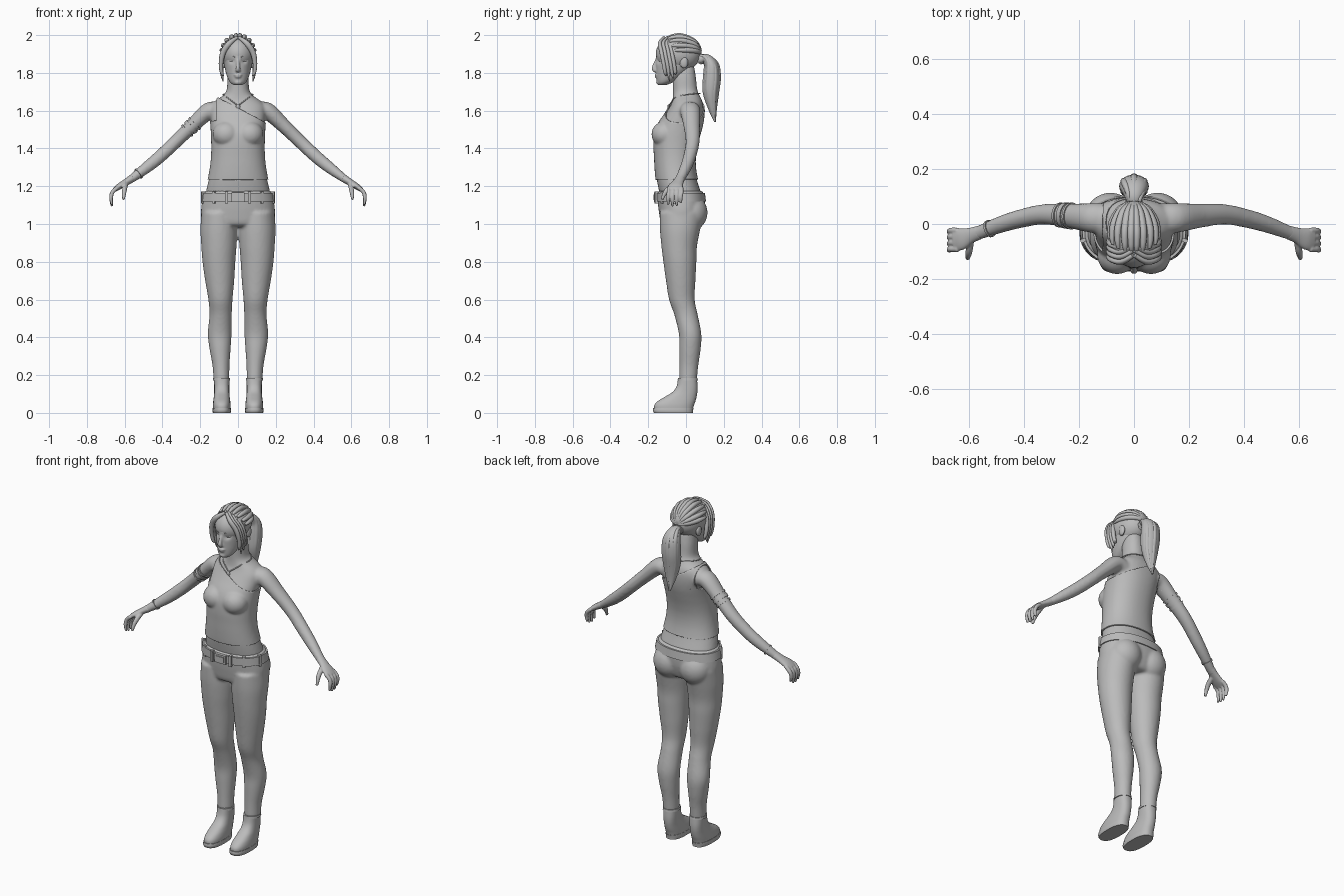
import bpy, bmesh, math
from mathutils import Vector, Matrix

default_cube = bpy.data.objects.get("Cube")
if default_cube:
    bpy.data.objects.remove(default_cube, do_unlink=True)

clay = bpy.data.materials.new("plain_grey")
clay.use_nodes = True
clay.diffuse_color = (.5, .5, .5, 1)
clay.node_tree.nodes["Principled BSDF"].inputs["Base Color"].default_value = (.5, .5, .5, 1)


def select_only(*objects):
    bpy.ops.object.select_all(action='DESELECT')
    for ob in objects:
        ob.select_set(True)
    bpy.context.view_layer.objects.active = objects[0]


def finish(name, bm):
    bmesh.ops.recalc_face_normals(bm, faces=bm.faces[:])
    mesh = bpy.data.meshes.new(name)
    bm.to_mesh(mesh)
    bm.free()
    mesh.materials.append(clay)
    ob = bpy.data.objects.new(name, mesh)
    bpy.context.scene.collection.objects.link(ob)
    select_only(ob)
    bpy.ops.object.shade_smooth_by_angle(angle=math.radians(50))
    return ob


def sample(keys, t):
    """Smooth interpolation through the keys at parameter t."""
    last = len(keys) - 1
    i = min(int(t), last - 1)
    f = t - i
    a, b, c, d = (Vector(keys[max(0, min(last, i + k))]) for k in (-1, 0, 1, 2))
    return b + (c - a) * f / 2 + (a * 2 - b * 5 + c * 4 - d) * f * f / 2 \
        + (b * 3 - a - c * 3 + d) * f ** 3 / 2


def loft(name, keys, side=1, ref=(0, 1, 0), flat=False, sides=24, steps=5, power=2):
    """Tube through keys of (x, y, z, radius, radius along ref)."""
    count = (len(keys) - 1) * steps
    rows = [sample(keys, i / steps) for i in range(count + 1)]
    centres = [Vector(r[:3]) for r in rows]
    bm = bmesh.new()
    rings = []
    for i, row in enumerate(rows):
        along = centres[min(i + 1, count)] - centres[max(i - 1, 0)]
        along = Vector((0, 0, 1)) if flat else along.normalized()
        v = Vector(ref)
        v = (v - along * v.dot(along)).normalized()
        u = v.cross(along)
        ring = []
        for k in range(sides):
            a = math.tau * k / sides
            c, s = (math.copysign(abs(w) ** (2 / power), w) for w in (math.cos(a), math.sin(a)))
            p = centres[i] + u * c * max(row[3], .001) + v * s * max(row[4], .001)
            ring.append(bm.verts.new((p.x * side, p.y, p.z)))
        rings.append(ring)
    for lower, upper in zip(rings, rings[1:]):
        for k in range(sides):
            n = (k + 1) % sides
            bm.faces.new((lower[k], lower[n], upper[n], upper[k]))
    bm.faces.new(rings[0])
    bm.faces.new(rings[-1])
    return finish(name, bm)


def levels(rows, x=0):
    """Rows of (z, half width, front y, back y) to loft keys."""
    return [(x, (f + b) / 2, z, w, (b - f) / 2) for z, w, f, b in rows]


def ball(name, centre, size):
    bm = bmesh.new()
    bmesh.ops.create_uvsphere(bm, u_segments=32, v_segments=20, radius=1,
                              matrix=Matrix.LocRotScale(centre, None, Vector(size)))
    return finish(name, bm)


def box(name, centre, size, turn=0):
    bm = bmesh.new()
    bmesh.ops.create_cube(bm, size=1, matrix=Matrix.Translation(centre)
                          @ Matrix.Rotation(turn, 4, 'Z') @ Matrix.Diagonal((*size, 1)))
    return finish(name, bm)


def fuse(name, parts, voxel, rounds):
    """Weld overlapping parts into one smooth skin."""
    select_only(*parts)
    bpy.ops.object.join()
    ob = bpy.context.view_layer.objects.active
    ob.name = ob.data.name = name
    remesh = ob.modifiers.new("weld", 'REMESH')
    remesh.mode = 'VOXEL'
    remesh.voxel_size = voxel
    soften = ob.modifiers.new("soften", 'SMOOTH')
    soften.iterations = rounds
    for mod in ("weld", "soften"):
        bpy.ops.object.modifier_apply(modifier=mod)
    ob.data.materials.clear()
    ob.data.materials.append(clay)
    bpy.ops.object.shade_smooth()
    return ob


# Upper body: torso, neck, bust and arms
torso = [(1.1, .165, -.13, .08), (1.16, .17, -.14, .08), (1.2, .163, -.148, .068),
         (1.24, .153, -.155, .056), (1.3, .142, -.16, .046), (1.36, .136, -.163, .046),
         (1.42, .135, -.166, .056), (1.48, .137, -.162, .072), (1.53, .14, -.143, .085),
         (1.58, .146, -.11, .092), (1.62, .145, -.086, .092), (1.65, .122, -.073, .086),
         (1.68, .08, -.069, .072), (1.71, .06, -.069, .06), (1.78, .055, -.07, .052),
         (1.84, .045, -.06, .042)]
arm = [(.1, .02, 1.595, .045, .055), (.155, .022, 1.598, .046, .054), (.24, .03, 1.522, .038, .044),
       (.33, .035, 1.435, .035, .037), (.41, .02, 1.36, .034, .034), (.48, 0, 1.302, .031, .031),
       (.56, -.03, 1.242, .022, .026), (.59, -.04, 1.222, .019, .026)]
parts = [loft("torso", levels(torso), flat=True, power=2.2, sides=40)]
for s in (1, -1):
    parts.append(loft("arm", arm, s))
    parts.append(ball("bust", (s * .062, -.112, 1.475), (.066, .064, .062)))
upper_body = fuse("upper_body", parts, .008, 6)

# One-shoulder top, cut from the torso skin and thickened
bm = bmesh.new()
bm.from_mesh(upper_body.data)


def cut(point, normal, clear=True):
    bmesh.ops.bisect_plane(bm, geom=bm.verts[:] + bm.edges[:] + bm.faces[:],
                           plane_co=point, plane_no=normal, clear_outer=clear)


cut((0, 0, 1.235), (0, 0, -1))
cut((.16, 0, 1.525), (.145, 0, .27))
for s in (1, -1):
    cut((s * .165, 0, 0), (s, 0, 0))
cut((-.11, 0, 0), (1, 0, 0), False)
cut((0, 0, 1.545), (0, 0, 1), False)
armhole = [f for f in bm.faces if f.calc_center_median().x < -.11
           and f.calc_center_median().z > 1.545]
bmesh.ops.delete(bm, geom=armhole, context='FACES')
top = finish("one_shoulder_top", bm)
cloth = top.modifiers.new("cloth", 'SOLIDIFY')
cloth.thickness = .007
cloth.offset = 1

# Trousers
hips = [(.985, .15, -.1, .05), (1.0, .185, -.13, .075), (1.06, .196, -.143, .095),
        (1.12, .19, -.15, .1), (1.15, .184, -.152, .096), (1.175, .178, -.152, .088)]
leg = [(1.06, .094, -.14, .095), (.97, .098, -.138, .075), (.88, .093, -.13, .058),
       (.8, .087, -.12, .055), (.7, .077, -.106, .05), (.6, .064, -.09, .046),
       (.52, .059, -.062, .062), (.42, .063, -.038, .081), (.34, .056, -.036, .078),
       (.25, .045, -.035, .065), (.175, .042, -.036, .058)]
drift = (.1, .101, .101, .101, .097, .093, .092, .097, .095, .09, .088)
leg_keys = [(x, *key[1:]) for x, key in zip(drift, levels(leg))]
parts = [loft("hips", levels(hips), flat=True, power=2.2, sides=40)]
for s in (1, -1):
    parts.append(loft("leg", leg_keys, s, flat=True, sides=32))
    parts.append(ball("seat", (s * .085, .028, 1.06), (.092, .086, .095)))
fuse("trousers", parts, .008, 5)

# Belt, loops and buckle
loft("belt", levels([(1.118, .196, -.158, .106), (1.165, .188, -.16, .1)]), flat=True,
     power=2.2, sides=48, steps=1)
for x, y, turn in ((.06, -.155, .1), (.125, -.122, .5), (.185, -.06, 1.2)):
    for s in (1, -1):
        box("belt_loop", (s * x, y, 1.141), (.014, .02, .064), s * turn)
box("buckle", (0, -.162, 1.141), (.07, .014, .05))
box("buckle_plate", (0, -.168, 1.141), (.05, .01, .03))

# Boots with soles and cuffs
boot = [(.012, .046, -.168, .034), (.04, .047, -.168, .042), (.062, .045, -.15, .05),
        (.085, .042, -.112, .056), (.11, .04, -.072, .06), (.14, .04, -.05, .061),
        (.182, .041, -.042, .058)]
sole = [(0, .047, -.17, .036), (.012, .049, -.175, .037), (.026, .048, -.174, .04)]
for s in (1, -1):
    loft("boot", levels(boot, .086), s, flat=True, power=2.4, sides=32)
    loft("boot_sole", levels(sole, .086), s, flat=True, power=2.5, sides=32)
    loft("boot_cuff", levels([(.172, .046, -.044, .063), (.185, .045, -.043, .061)], .087),
         s, flat=True)

# Hands
for s in (1, -1):
    parts = [loft("palm", [(.56, -.03, 1.242, .021, .025), (.595, -.042, 1.22, .018, .029),
                           (.63, -.055, 1.198, .016, .04), (.655, -.058, 1.18, .011, .04)], s)]
    for i in range(4):
        y = -.024 - .0225 * i
        drop = (.018, .003, 0, .008)[i]
        parts.append(loft("finger", [(.64, y, 1.192, .011, .011), (.665, y, 1.168, .011, .011),
                                     (.672, y - .003, 1.133 + drop / 2, .01, .01),
                                     (.667, y - .003, 1.093 + drop, .006, .006)], s, sides=12))
    parts.append(loft("thumb", [(.595, -.055, 1.213, .014, .014), (.6, -.095, 1.185, .014, .013),
                                (.604, -.115, 1.158, .011, .011), (.606, -.126, 1.13, .007, .007)],
                      s, ref=(1, 0, 0), sides=12))
    fuse("left_hand" if s > 0 else "right_hand", parts, .004, 2)

# Arm bands and bracelet on the right arm
for start, length in ((1.85, .08), (2.02, .16), (2.28, .08), (5.5, .08)):
    ends = [sample(arm, start + length * k) + Vector((0, 0, 0, .004, .004)) for k in (0, 1)]
    loft("arm_band", [tuple(e) for e in ends], -1, steps=1)

# Head with nose, lips, ears and eyes
skull = [(1.735, .022, -.146, -.105), (1.75, .042, -.153, -.07), (1.78, .058, -.157, -.02),
         (1.82, .069, -.159, .025), (1.86, .075, -.16, .05), (1.9, .078, -.158, .06),
         (1.94, .071, -.143, .052), (1.97, .05, -.118, .02), (1.985, .02, -.09, -.03)]
parts = [loft("skull", levels(skull), flat=True, sides=40),
         loft("nose", [(0, -.152, 1.875, .008, .008), (0, -.164, 1.845, .01, .009),
                       (0, -.17, 1.822, .012, .013), (0, -.16, 1.808, .01, .013)], ref=(1, 0, 0)),
         ball("upper_lip", (0, -.155, 1.789, ), (.022, .012, .006)),
         ball("lower_lip", (0, -.154, 1.779), (.018, .012, .006)),
         ball("chin", (0, -.142, 1.75), (.022, .016, .014))]
for s in (1, -1):
    parts.append(ball("ear", (s * .077, -.01, 1.855), (.012, .022, .032)))
head = fuse("head", parts, .0045, 3)
for v in head.data.vertices:
    if v.co.y < -.08:
        away = (abs(v.co.x) - .033) ** 2 + (v.co.z - 1.865) ** 2
        v.co.y += .011 * math.exp(-away / .014 ** 2)
for s in (1, -1):
    ball("eye", (s * .033, -.124, 1.865), (.016, .016, .011))
    loft("eyebrow", [(.016, -.155, 1.884, .002, .003), (.034, -.146, 1.89, .002, .003),
                     (.052, -.128, 1.886, .001, .002)], s, sides=8)

# Hair: cap, strands swept back to the tie, and side locks
cap_centre, cap_size = Vector((0, -.042, 1.9)), Vector((.089, .118, .098))
ball("hair_cap", cap_centre, cap_size)
tie = Vector((0, .95, .05))
for s in (1, -1):
    for i in range(5):
        start = Vector((.12 + .22 * i, -.55 + .1 * i, 1 - .2 * i)).normalized()
        path = []
        for k in range(6):
            d = start.lerp(tie, k / 5).normalized()
            p = cap_centre + d * cap_size
            r = .004 + .01 * math.sin(math.pi * (k + .5) / 6)
            path.append((*p, r, r))
        loft("swept_strand", path, s, ref=(.5, .1, .85), sides=10)
    for i in range(4):
        b = .018 * i
        tip = 1.755 + (.03, 0, .015, .05)[i]
        loft("side_lock", [(.004, -.115 + b, 1.988, .008, .008),
                           (.045, -.138 + b, 1.958, .014, .01),
                           (.078, -.13 + b, 1.91, .015, .011),
                           (.09, -.118 + b, 1.85, .012, .011),
                           (.086, -.11 + b, 1.8, .009, .009),
                           (.074 + b / 3, -.105 + b, tip, .002, .002)], s, sides=10)

# Ponytail
tail = [(0, .06, 1.865, .02, .022), (0, .1, 1.878, .024, .032), (0, .134, 1.84, .036, .05),
        (0, .137, 1.77, .043, .054), (0, .132, 1.69, .039, .047), (0, .14, 1.61, .022, .028),
        (0, .154, 1.54, .004, .005)]
loft("ponytail", tail, ref=(1, 0, 0), sides=28)
for i in range(6):
    a = math.tau * (i + .5) / 6
    lock = [(x + math.cos(a) * w * .75, y + math.sin(a) * r * .75, z + .006 * (i % 3), r * .36, r * .36)
            for x, y, z, r, w in tail]
    loft("ponytail_lock", lock, ref=(1, 0, 0), sides=10)
loft("hair_tie", [(0, .07, 1.87, .027, .03), (0, .086, 1.875, .027, .032)], ref=(1, 0, 0), steps=1)

# Necklace and pendant
for s in (1, -1):
    loft("necklace", [(0, .074, 1.69, .003, .003), (.05, .052, 1.69, .003, .003),
                      (.079, 0, 1.685, .003, .003), (.055, -.06, 1.668, .003, .003),
                      (.025, -.077, 1.645, .003, .003), (0, -.09, 1.627, .003, .003)],
         s, ref=(0, 0, 1), sides=8)
ball("pendant", (0, -.092, 1.62), (.012, .006, .014))
